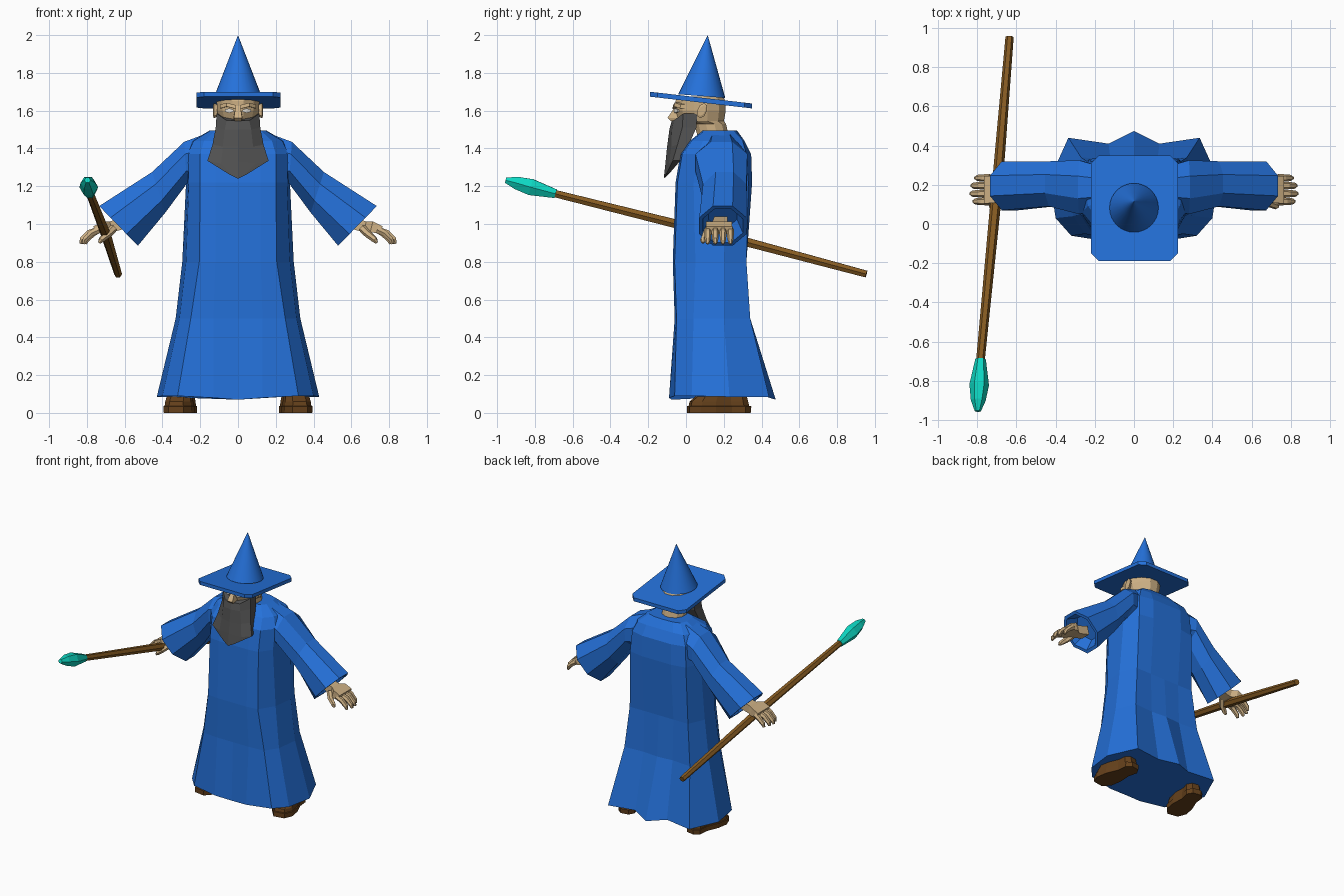
import bpy, bmesh, math
from mathutils import Vector, Matrix

if "Cube" in bpy.data.objects:
    bpy.data.objects.remove(bpy.data.objects["Cube"])


def mat(name, r, g, b):
    m = bpy.data.materials.new(name)
    m.diffuse_color = (r, g, b, 1)
    m.use_nodes = True
    m.node_tree.nodes["Principled BSDF"].inputs["Base Color"].default_value = m.diffuse_color
    return m


BLUE = mat("robe blue", .018, .165, .70)
SKIN = mat("skin", .62, .44, .235)
GREY = mat("beard grey", .085, .085, .085)
WOOD = mat("staff wood", .24, .105, .016)
SHOE = mat("shoe brown", .13, .052, .011)
TEAL = mat("crystal teal", .004, .68, .54)
WHITE = mat("eye white", .85, .82, .75)


def loft(name, rings, material, mirror=False):
    """Skin a list of equal-length point rings, capped at both ends."""
    bm = bmesh.new()
    vs = [[bm.verts.new(p) for p in r] for r in rings]
    n = len(vs[0])
    for a, b in zip(vs, vs[1:]):
        for i in range(n):
            j = (i + 1) % n
            bm.faces.new((a[i], a[j], b[j], b[i]))
    bm.faces.new(vs[0])
    bm.faces.new(vs[-1])
    if mirror:
        dup = bmesh.ops.duplicate(bm, geom=bm.verts[:] + bm.edges[:] + bm.faces[:])
        for v in dup["geom"]:
            if isinstance(v, bmesh.types.BMVert):
                v.co.x *= -1
    bmesh.ops.recalc_face_normals(bm, faces=bm.faces)
    me = bpy.data.meshes.new(name)
    bm.to_mesh(me)
    bm.free()
    me.materials.append(material)
    ob = bpy.data.objects.new(name, me)
    bpy.context.collection.objects.link(ob)
    return ob


def tube(path, radii, sides, stretch=1.0):
    """Rings of a round section along a path of points."""
    path = [Vector(p) for p in path]
    rings = []
    for i, p in enumerate(path):
        d = (path[min(i + 1, len(path) - 1)] - path[max(i - 1, 0)]).normalized()
        u = d.cross(Vector((0, 0, 1)) if abs(d.z) < .95 else Vector((0, 1, 0))).normalized()
        w = u.cross(d)
        rings.append([p + radii[i] * (u * stretch * math.cos(t) + w * math.sin(t))
                      for t in (math.tau * k / sides for k in range(sides))])
    return rings


def sym(half):
    """Complete a half ring that starts and ends on the centre line."""
    return half + [(-x, y, z) for x, y, z in half[-2:0:-1]]


def level(z, pts):
    return sym([(x, y, z) for x, y in pts])


# Robe body: flared skirt with pointed hem, waist, chest, shoulders, collar
hem = sym([(0, -.075, .07), (.13, -.09, .08), (.32, -.06, .09), (.40, .03, .09),
           (.43, .23, .085), (.335, .44, .085), (.13, .41, .09), (0, .475, .07)])
loft("robe", [
    hem,
    level(.50, [(0, -.06), (.13, -.06), (.25, -.05), (.31, .04), (.33, .20), (.27, .34), (.12, .33), (0, .34)]),
    level(.80, [(0, -.07), (.12, -.07), (.205, -.06), (.275, .05), (.295, .20), (.24, .32), (.12, .32), (0, .32)]),
    level(1.22, [(0, -.055), (.12, -.055), (.20, -.045), (.26, .04), (.275, .22), (.23, .33), (.12, .35), (0, .35)]),
    level(1.37, [(0, -.03), (.12, -.03), (.20, -.02), (.265, .06), (.28, .21), (.22, .32), (.12, .345), (0, .345)]),
    level(1.44, [(0, .02), (.11, .02), (.18, .03), (.235, .09), (.245, .21), (.19, .30), (.11, .31), (0, .31)]),
    level(1.495, [(0, .09), (.08, .09), (.12, .10), (.145, .13), (.15, .20), (.13, .25), (.08, .265), (0, .27)]),
], BLUE)


# Sleeves: eight-sided bells from shoulder to cuff
def sleeve_ring(top, bottom, y0, y1):
    c = Vector(((top[0] + bottom[0]) / 2, (y0 + y1) / 2, (top[1] + bottom[1]) / 2))
    h = Vector((top[0], 0, top[1])) - Vector((c.x, 0, c.z))
    s = 1 / math.cos(math.pi / 8)
    return [c + s * (h * math.cos(a) + Vector((0, (y1 - y0) / 2 * math.sin(a), 0)))
            for a in (math.tau * (k + .5) / 8 for k in range(8))]


cuff = sleeve_ring((.735, 1.095), (.53, .885), .07, .32)
mid = sum((Vector(p) for p in cuff), Vector()) / 8
inner = [mid + (p - mid) * .85 for p in cuff]
deep = [mid + (p - mid) * .6 + Vector((-.06, 0, .06)) for p in cuff]
loft("sleeves", [
    sleeve_ring((.15, 1.485), (.18, 1.20), .08, .29),
    sleeve_ring((.285, 1.435), (.27, 1.215), .05, .325),
    sleeve_ring((.455, 1.275), (.385, 1.06), .09, .32),
    cuff, inner, deep], BLUE, mirror=True)

# Hands: palm, four curled fingers and a thumb on each side
loft("palms", [[(x, yc - w, z - t), (x, yc + w, z - t), (x + t * .5, yc + w, z + t), (x + t * .5, yc - w, z + t)]
               for x, z, yc, w, t in ((.58, 1.01, .185, .035, .03), (.665, .985, .18, .04, .028),
                                      (.70, .985, .175, .068, .028), (.755, .968, .175, .07, .02))],
     SKIN, mirror=True)
for k, (y, reach) in enumerate(((.115, -.01), (.155, .005), (.196, 0), (.235, -.02))):
    loft(f"finger_{k + 1}", tube([(.735, y, .97), (.785 + reach, y, .952), (.82 + reach, y, .918),
                                  (.828 + reach, y, .895)], [.02, .019, .016, .009], 6), SKIN, mirror=True)
loft("thumbs", tube([(.66, .14, .975), (.69, .105, .945), (.725, .09, .915), (.735, .09, .90)],
                    [.022, .02, .016, .008], 6), SKIN, mirror=True)

# Staff and crystal
loft("staff", tube([(-.635, .955, .735), (-.70, .17, .945), (-.785, -.71, 1.165)], [.021, .028, .022], 6), WOOD)
loft("crystal", tube([(-.783, -.69, 1.16), (-.79, -.82, 1.195), (-.795, -.90, 1.218), (-.797, -.955, 1.232)],
                     [.027, .05, .038, .016], 6), TEAL)


# Head and neck
def oval(z, rx, y0, y1, n=12):
    return [(rx * math.cos(t), (y0 + y1) / 2 + (y1 - y0) / 2 * math.sin(t), z)
            for t in (math.tau * (k + .5) / n for k in range(n))]


loft("head", [oval(1.46, .085, .06, .23), oval(1.53, .085, .04, .215), oval(1.545, .10, -.04, .205),
              oval(1.60, .115, -.06, .215), oval(1.65, .117, -.06, .212), oval(1.675, .11, -.05, .20)], SKIN)
loft("nose", [[(-.012, -.055, 1.625), (.012, -.055, 1.625), (.012, -.04, 1.625), (-.012, -.04, 1.625)],
              [(-.022, -.098, 1.562), (.022, -.098, 1.562), (.024, -.04, 1.562), (-.024, -.04, 1.562)],
              [(-.018, -.08, 1.545), (.018, -.08, 1.545), (.018, -.04, 1.545), (-.018, -.04, 1.545)]], SKIN)
loft("brows", [[(x, y - .012, z - .008), (x, y + .03, z - .01), (x, y + .03, z + .012), (x, y - .008, z + .012)]
               for x, y, z in ((.012, -.06, 1.618), (.06, -.052, 1.63), (.095, -.02, 1.62))], SKIN, mirror=True)
loft("eyes", [[(x, y - .006, 1.6 - h), (x, y + .002, 1.6 - h), (x, y + .002, 1.6 + h), (x, y - .006, 1.6 + h)]
              for x, y, h in ((.025, -.058, .005), (.045, -.054, .012), (.07, -.04, .006))], WHITE, mirror=True)
loft("ears", [[(x, .085 + s * ry * math.cos(t) + .01 * math.sin(t), 1.6 + s * .04 * math.sin(t))
               for t in (math.tau * k / 8 for k in range(8))]
              for x, s, ry in ((.10, .7, .02), (.128, 1, .026), (.132, .7, .026))], SKIN, mirror=True)


# Beard: faceted wedge, widening then closing to a point
def beard_ring(cy, cz, mx, my, mz, ex, ey, ez, by):
    return [(-ex, ey, ez), (-mx, my, mz), (0, cy, cz), (mx, my, mz), (ex, ey, ez),
            (ex * .93, by, ez), (-ex * .93, by, ez)]


loft("beard", [
    beard_ring(-.075, 1.55, .06, -.065, 1.548, .113, -.015, 1.585, .06),
    beard_ring(-.088, 1.50, .07, -.075, 1.50, .118, -.02, 1.51, .055),
    beard_ring(-.10, 1.41, .08, -.078, 1.41, .135, -.045, 1.42, .015),
    beard_ring(-.108, 1.33, .09, -.09, 1.32, .162, -.07, 1.335, -.03),
    beard_ring(-.118, 1.24, .025, -.112, 1.252, .05, -.105, 1.265, -.09),
], GREY)

# Hat: tilted square brim with clipped corners, smooth leaning cone
outline = [(-.18, -.19), (.185, -.19), (.225, -.15), (.225, .31), (.185, .35), (-.18, .35), (-.22, .31), (-.22, -.15)]
loft("hat_brim", [[(x, y, 1.674 - .115 * (y + .19) + h) for x, y in outline] for h in (0, .026)], BLUE)
tip = Vector((0, .115, 2.0))
base = [Vector((.125 * math.cos(t), .083 + .125 * math.sin(t), 1.677 - .08 * .125 * math.sin(t)))
        for t in (math.tau * k / 32 for k in range(32))]
cone = loft("hat_cone", [[p.lerp(tip, f) for p in base] for f in (0, .5, .99)], BLUE)
for p in cone.data.polygons:
    p.use_smooth = len(p.vertices) == 4

# Shoes: rounded sole, toe box and ankle, turned slightly outward
plan = [(-.04, -.165), (.04, -.165), (.075, -.11), (.075, -.03), (.055, .06), (.06, .13), (.03, .165),
        (-.03, .165), (-.06, .13), (-.055, .06), (-.075, -.03), (-.075, -.11)]
turn = Matrix.Translation((.30, .175, 0)) @ Matrix.Rotation(math.radians(10), 4, 'Z')
rings = []
for z, s, toe in ((0, 1.0, 0), (.035, 1.02, 0), (.037, .95, 0), (.06, .92, .0), (.10, .8, .05), (.14, .7, .08)):
    rings.append([turn @ Vector((x * s, max(y * s, -.165 + toe) + toe * .2, z)) for x, y in plan])
loft("shoes", rings, SHOE, mirror=True)
